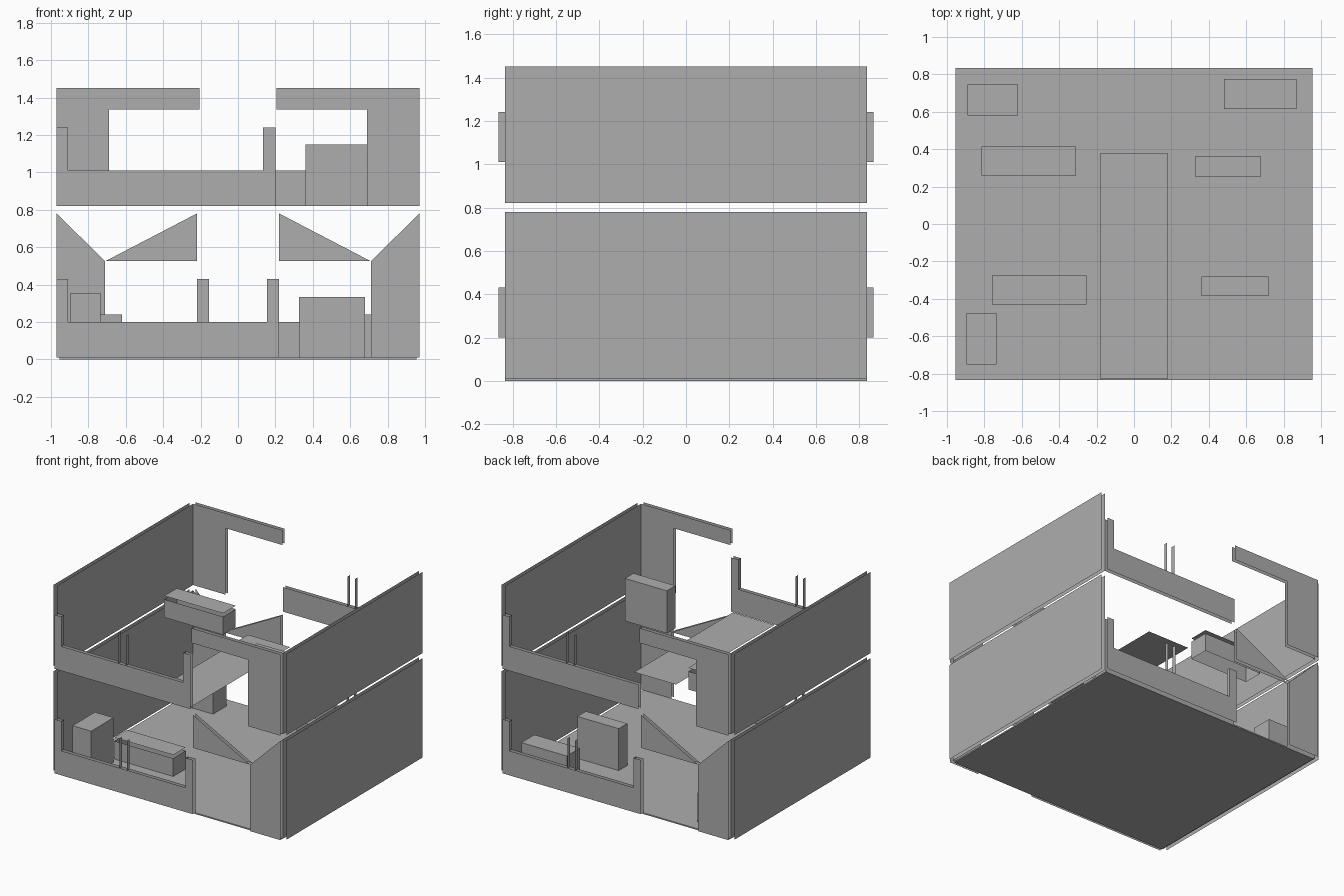
import bpy
import bmesh

if "Cube" in bpy.data.objects:
    bpy.data.objects.remove(bpy.data.objects["Cube"], do_unlink=True)

grey = bpy.data.materials.new("plain_grey")
grey.use_nodes = True
COLOR = (0.42, 0.42, 0.42, 1)
grey.diffuse_color = COLOR
grey.node_tree.nodes["Principled BSDF"].inputs["Base Color"].default_value = COLOR

OUT, INN = 0.865, 0.835      # outer and inner wall skins, front and back
SIDE_OUT, SIDE_IN = 1.0, 0.97
GROUND = (0.01, 0.78)        # storey bottom and top
UPPER = (0.82, 1.45)


def finish(name, bm):
    mesh = bpy.data.meshes.new(name)
    bm.to_mesh(mesh)
    bm.free()
    mesh.materials.append(grey)
    obj = bpy.data.objects.new(name, mesh)
    bpy.context.collection.objects.link(obj)
    return obj


def add_face(bm, points, normal):
    """Add one face turned towards the given direction."""
    face = bm.faces.new([bm.verts.new(p) for p in points])
    face.normal_update()
    if face.normal.dot(normal) < 0:
        face.normal_flip()


def skin_wall(name, outline, turn):
    """Two parallel skins with an x-z outline; turn=-1 puts it at the back."""
    bm = bmesh.new()
    for y, ny in ((-OUT, -1), (-INN, 1)):
        pts = [(turn * x, turn * y, z) for x, z in outline]
        add_face(bm, pts, (0, turn * ny, 0))
    finish(name, bm)


def reveal(name, x, z0, z1, nx, turn):
    """Narrow strip closing the wall thickness at a window edge."""
    bm = bmesh.new()
    pts = [(turn * x, turn * y, z)
           for y, z in ((-OUT, z0), (-INN, z0), (-INN, z1), (-OUT, z1))]
    add_face(bm, pts, (turn * nx, 0, 0))
    finish(name, bm)


def box(name, x, y, z, top=True, bottom=True):
    bm = bmesh.new()
    bmesh.ops.create_cube(bm, size=1)
    for v in bm.verts:
        v.co = [r[0] if c < 0 else r[1] for c, r in zip(v.co, (x, y, z))]
    bm.normal_update()
    drop = [f for f in bm.faces
            if (f.normal.z > 0.5 and not top) or (f.normal.z < -0.5 and not bottom)]
    bmesh.ops.delete(bm, geom=drop, context='FACES')
    finish(name, bm)


def plate(name, x, y, z):
    bm = bmesh.new()
    add_face(bm, [(x[0], y[0], z), (x[1], y[0], z),
                  (x[1], y[1], z), (x[0], y[1], z)], (0, 0, 1))
    finish(name, bm)


def window_wall(name, z0, sill, head, left, right, turn, end_jamb=True):
    """Low wall with upright jambs and a central mullion."""
    a, b = left + 0.06, right - 0.065
    outline = [(left, z0), (right, z0)]
    if end_jamb:
        outline += [(right, head), (b, head), (b, sill)]
        reveal(name + "_end_reveal", b, sill, head, -1, turn)
    else:
        outline += [(right, sill)]
    outline += [(a, sill), (a, head), (left, head)]
    skin_wall(name, outline, turn)
    reveal(name + "_corner_reveal", a, sill, head, 1, turn)
    mid = (a + b) / 2
    for s, tag in ((-1, "right"), (1, "left")):
        reveal(name + "_mullion_" + tag, mid + s * 0.033, sill, head, s, turn)


# Floor slab and raised walkway
box("floor", (-0.955, 0.955), (-0.835, 0.835), (0, 0.01))
plate("walkway", (-0.18, 0.18), (-0.83, 0.38), 0.82)

# Front and back walls, the back being the front turned half round
for turn, side in ((1, "front"), (-1, "back")):
    g0, g1 = GROUND
    u0, u1 = UPPER
    window_wall(side + "_lower_window_wall", g0, 0.2, 0.43, -0.97, 0.22, turn)
    window_wall(side + "_upper_window_wall", u0, 1.01, 1.24, -0.97, 0.2, turn,
                end_jamb=(turn == 1))
    skin_wall(side + "_lower_door_panel",
              [(0.71, g0), (0.97, g0), (0.97, g1), (0.71, 0.525)], turn)
    skin_wall(side + "_lower_door_header",
              [(0.22, 0.525), (0.71, 0.525), (0.22, g1)], turn)
    skin_wall(side + "_upper_door_surround",
              [(0.69, u0), (0.97, u0), (0.97, u1), (0.205, u1),
               (0.205, 1.335), (0.69, 1.335)], turn)

# Solid side walls, two skins on each storey
for s, side in ((1, "left"), (-1, "right")):
    for (z0, z1), storey in ((GROUND, "lower"), (UPPER, "upper")):
        bm = bmesh.new()
        for x, n in ((SIDE_OUT, s), (SIDE_IN, -s)):
            add_face(bm, [(s * x, -INN, z0), (s * x, INN, z0),
                          (s * x, INN, z1), (s * x, -INN, z1)], (n, 0, 0))
        finish(side + "_" + storey + "_wall", bm)

# Cabinets and benches
box("front_corner_cabinet", (-0.895, -0.735), (-0.75, -0.475), (0.01, 0.355))
box("back_right_bench", (-0.89, -0.62), (0.58, 0.745), (0.01, 0.24))
box("back_left_bench", (0.48, 0.87), (0.615, 0.775), (0.01, 0.24))
box("lower_shelf", (0.325, 0.68), (0.255, 0.36), (0.01, 0.335))
box("upper_shelf", (0.36, 0.72), (-0.385, -0.28), (0.82, 1.15))

# Counters: open body with a separate top
for name, x, y, z in (("lower_counter", (-0.76, -0.255), (-0.43, -0.275), 0.01),
                      ("upper_counter", (-0.815, -0.31), (0.26, 0.415), 0.83)):
    box(name + "_body", x, y, (z, z + 0.14), top=False, bottom=False)
    plate(name + "_top", x, y, z + 0.167)
